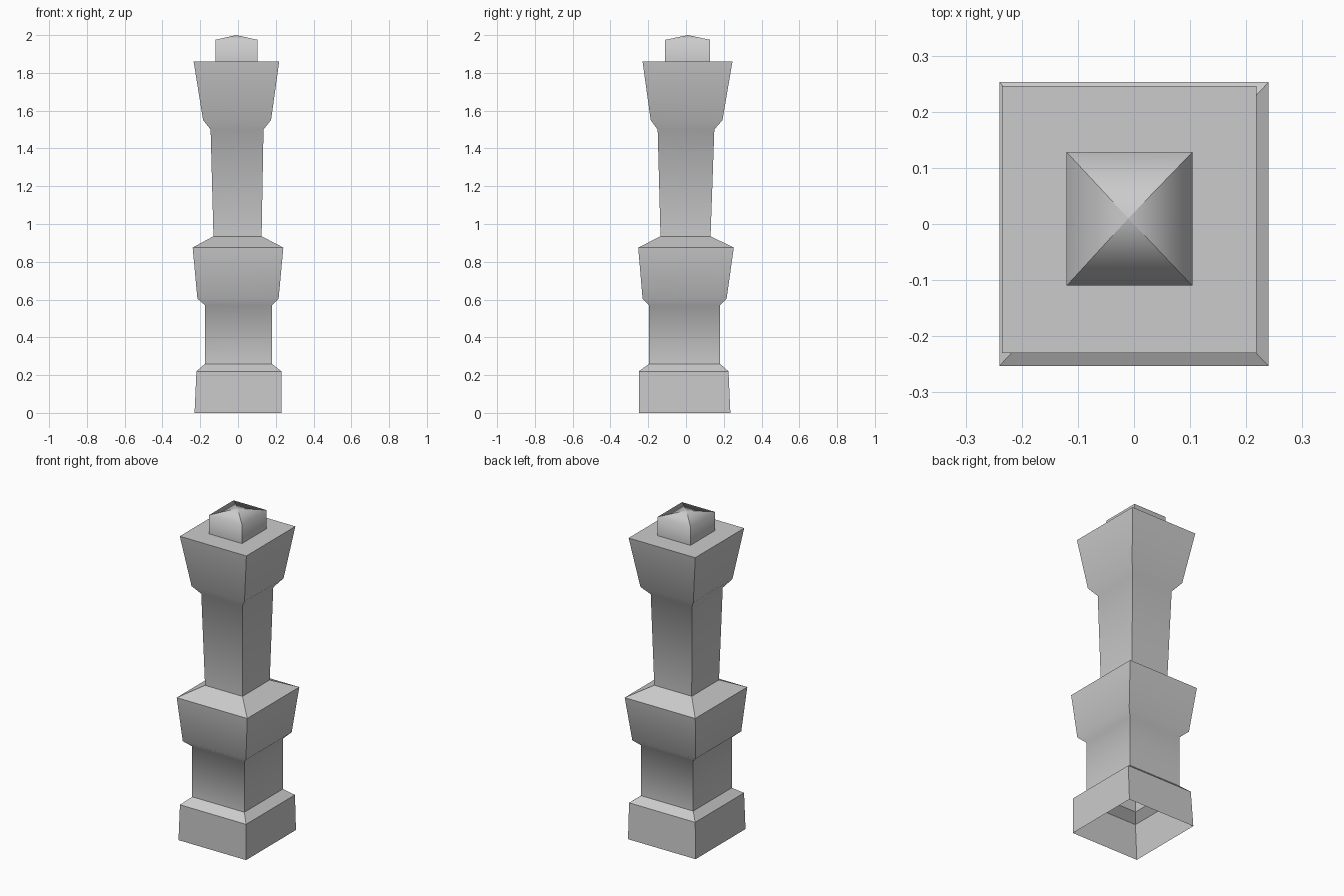
import bpy, bmesh

old = bpy.data.objects.get("Cube")
if old:
    bpy.data.objects.remove(old, do_unlink=True)

stone = bpy.data.materials.new("grey stone")
stone.use_nodes = True
GREY = (0.6, 0.6, 0.6, 1)
stone.diffuse_color = GREY
stone.node_tree.nodes["Principled BSDF"].inputs["Base Color"].default_value = GREY


def square_tower(name, rings, creases, apex):
    """Stack rectangular rings (z, x0, x1, y0, y1), open below, closed by an apex."""
    bm = bmesh.new()
    loops = [[bm.verts.new((x, y, z)) for x, y in ((x0, y0), (x1, y0), (x1, y1), (x0, y1))]
             for z, x0, x1, y0, y1 in rings]
    for low, high in zip(loops, loops[1:]):
        for i in range(4):
            j = (i + 1) % 4
            bm.faces.new((low[i], low[j], high[j], high[i]))
    tip = bm.verts.new(apex)
    for i in range(4):
        bm.faces.new((loops[-1][i], loops[-1][(i + 1) % 4], tip))
    # Corners stay crisp; only the chosen rings are creased
    ring_edges = {}
    for n, loop in enumerate(loops):
        for i in range(4):
            ring_edges[bm.edges.get((loop[i], loop[(i + 1) % 4]))] = n
    for edge in bm.edges:
        edge.smooth = edge in ring_edges and ring_edges[edge] not in creases
    for face in bm.faces:
        face.smooth = True
    mesh = bpy.data.meshes.new(name)
    bm.to_mesh(mesh)
    bm.free()
    mesh.materials.append(stone)
    obj = bpy.data.objects.new(name, mesh)
    bpy.context.collection.objects.link(obj)
    return obj


# Slightly uneven hand-cut profile, bottom to top
profile = [
    (0.00, -0.23, 0.23, -0.25, 0.235),     # plinth
    (0.22, -0.22, 0.23, -0.25, 0.225),
    (0.26, -0.175, 0.18, -0.195, 0.18),    # lower shaft
    (0.57, -0.175, 0.18, -0.195, 0.18),
    (0.605, -0.215, 0.215, -0.23, 0.215),  # lower flare
    (0.875, -0.24, 0.24, -0.253, 0.253),
    (0.935, -0.13, 0.125, -0.135, 0.13),   # upper shaft
    (1.50, -0.145, 0.135, -0.15, 0.15),
    (1.55, -0.185, 0.175, -0.187, 0.193),  # upper flare
    (1.86, -0.235, 0.218, -0.23, 0.246),
    (1.86, -0.12, 0.104, -0.11, 0.128),    # cap
    (1.975, -0.12, 0.104, -0.11, 0.128),
]
square_tower("pillar", profile, {1, 2, 5, 6, 9, 10}, (-0.01, 0.01, 2.0))
